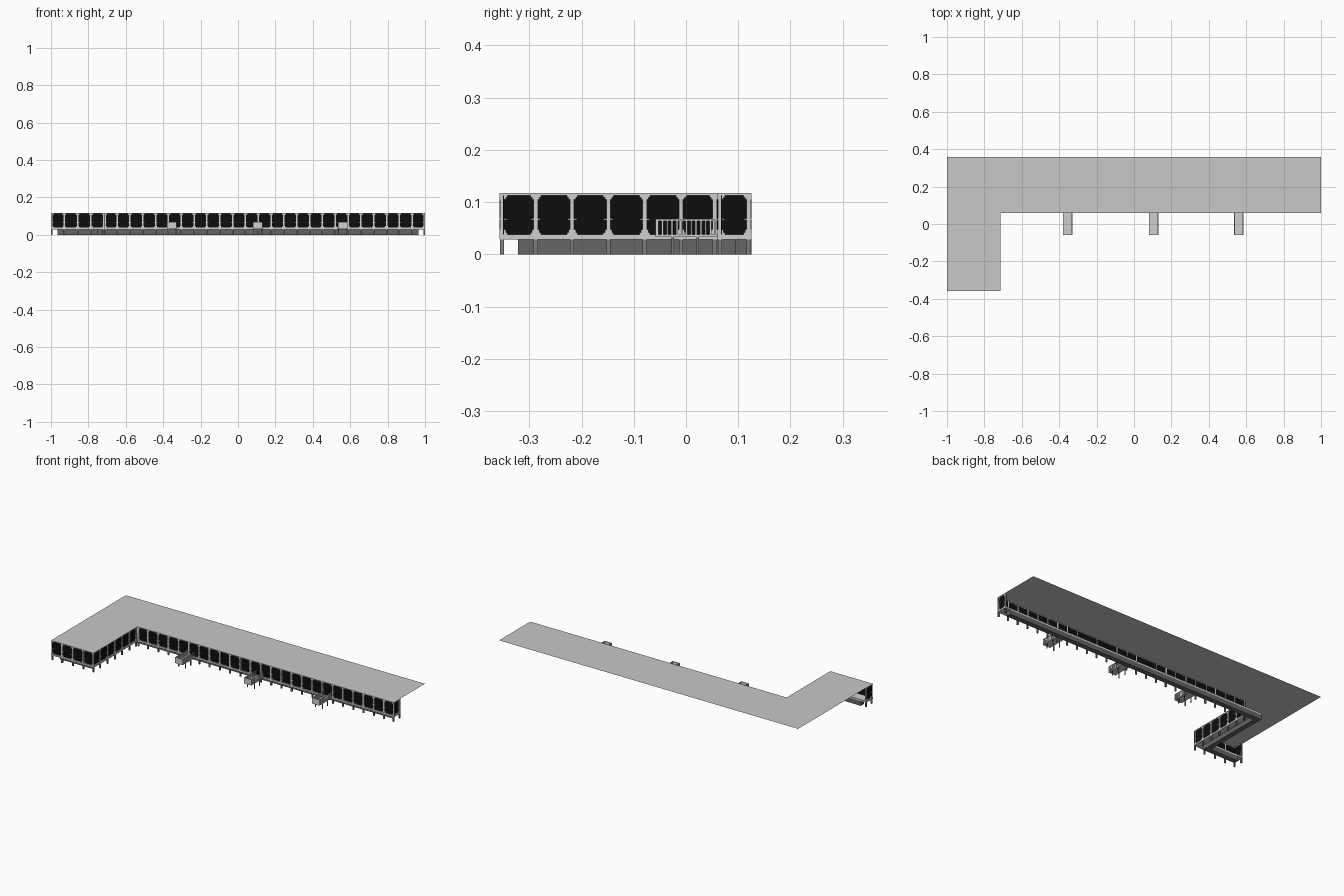
import bpy, bmesh
from mathutils import Vector

if "Cube" in bpy.data.objects:
    bpy.data.objects.remove(bpy.data.objects["Cube"], do_unlink=True)


def material(name, v):
    m = bpy.data.materials.new(name)
    m.use_nodes = True
    m.diffuse_color = (v, v, v, 1)
    m.node_tree.nodes["Principled BSDF"].inputs["Base Color"].default_value = (v, v, v, 1)
    return m


ROOF = material("roof_grey", 0.58)
TRIM = material("trim_pale_grey", 0.62)
BASE = material("base_dark_grey", 0.13)
PILE = material("pile_grey", 0.2)
SCREEN = material("screen_black", 0.004)


def finish(bm, name, mat):
    bmesh.ops.recalc_face_normals(bm, faces=bm.faces)
    mesh = bpy.data.meshes.new(name)
    bm.to_mesh(mesh)
    bm.free()
    mesh.materials.append(mat)
    ob = bpy.data.objects.new(name, mesh)
    bpy.context.collection.objects.link(ob)
    return ob


def slab(name, outline, z0, z1, mat):
    """Extruded outline, or a single sheet when z0 equals z1."""
    bm = bmesh.new()
    face = bm.faces.new([bm.verts.new((x, y, z0)) for x, y in outline])
    if z1 > z0:
        out = bmesh.ops.extrude_face_region(bm, geom=[face])
        verts = [g for g in out["geom"] if isinstance(g, bmesh.types.BMVert)]
        bmesh.ops.translate(bm, verts=verts, vec=(0, 0, z1 - z0))
    return finish(bm, name, mat)


def box(bm, x0, x1, y0, y1, z0, z1):
    verts = bmesh.ops.create_cube(bm, size=1)["verts"]
    for v in verts:
        v.co = ((x0 + x1) / 2 + v.co.x * (x1 - x0),
                (y0 + y1) / 2 + v.co.y * (y1 - y0),
                (z0 + z1) / 2 + v.co.z * (z1 - z0))


W, D, STRIP = 1.0, 0.357, 0.065
WING, MAIN = -0.715, 0.06
DECK0, DECK1, EAVE, TOP = 0.028, 0.038, 0.113, 0.118


def strip_outline(inset):
    """Gallery strip following the frontage, one bay deep."""
    a, b = inset, STRIP
    return [(-W + a, -D + b), (-W + a, -D + a), (WING - a, -D + a),
            (WING - a, MAIN + a), (W - a, MAIN + a), (W - a, MAIN + b),
            (WING - b, MAIN + b), (WING - b, -D + b)]


# Roof sheet, deck and recessed base
slab("roof", [(-W, -D), (WING, -D), (WING, MAIN), (W, MAIN), (W, D), (-W, D)], TOP, TOP, ROOF)
slab("gallery_deck", strip_outline(0), DECK0, DECK1, TRIM)
slab("recessed_base", strip_outline(0.035), 0, DECK0, BASE)

# Frontage bays: posts, brackets, screens, eave beam and piles
path = [Vector(p) for p in strip_outline(0)[:6]]
bays = [1, 4, 6, 25, 1]
posts, screens, beams, piles = (bmesh.new() for _ in range(4))


def run_box(bm, start, along, u0, u1, v0, v1, z0, z1):
    inward = Vector((-along.y, along.x))
    p = start + along * u0 + inward * v0
    q = start + along * u1 + inward * v1
    box(bm, min(p.x, q.x), max(p.x, q.x), min(p.y, q.y), max(p.y, q.y), z0, z1)


for a, b, n in zip(path, path[1:], bays):
    length = (b - a).length
    along = (b - a) / length
    pitch = length / n
    run_box(beams, a, along, 0, length, 0, 0.008, EAVE, TOP - 0.0005)
    for i in range(n):
        run_box(screens, a, along, i * pitch, (i + 1) * pitch, 0.007, 0.009, DECK1, EAVE)
    for i in range(n + 1):
        u = min(max(i * pitch, 0.005), length - 0.005)
        run_box(posts, a, along, u - 0.004, u + 0.004, 0.001, 0.009, DECK1, EAVE)
        # Stepped brackets at head and foot, and a rail stub at mid height
        for half, z0, z1 in [(0.010, DECK1, 0.042), (0.007, 0.042, 0.047),
                             (0.009, 0.066, 0.069),
                             (0.007, 0.105, 0.109), (0.010, 0.109, EAVE)]:
            u0, u1 = max(u - half, 0), min(u + half, length)
            run_box(posts, a, along, u0, u1, 0.002, 0.007, z0, z1)
        run_box(piles, a, along, u - 0.004, u + 0.004, 0.001, 0.009, 0, DECK0)

# Three railed landings projecting from the main frontage
landings, rails = bmesh.new(), bmesh.new()
Y0 = -0.058
for c in (-0.355, 0.105, 0.56):
    x0, x1 = c - 0.025, c + 0.025
    box(landings, x0, x1, Y0, MAIN, 0.033, DECK1)
    box(landings, x0, x1, Y0, Y0 + 0.003, DECK1, 0.068)
    for x in (x0, x1 - 0.004):
        box(rails, x, x + 0.004, Y0, MAIN, 0.064, 0.068)
        for i in range(13):
            y = Y0 + 0.002 + i * 0.0092
            box(rails, x + 0.0005, x + 0.0035, y, y + 0.0035, DECK1, 0.064)
        for y in (-0.028, 0.02):
            box(piles, x, x + 0.004, y, y + 0.005, 0, 0.033)

finish(posts, "gallery_posts", TRIM)
finish(screens, "dark_screens", SCREEN)
finish(beams, "eave_beams", TRIM)
finish(piles, "support_piles", PILE)
finish(landings, "landing_decks", TRIM)
finish(rails, "landing_railings", TRIM)
